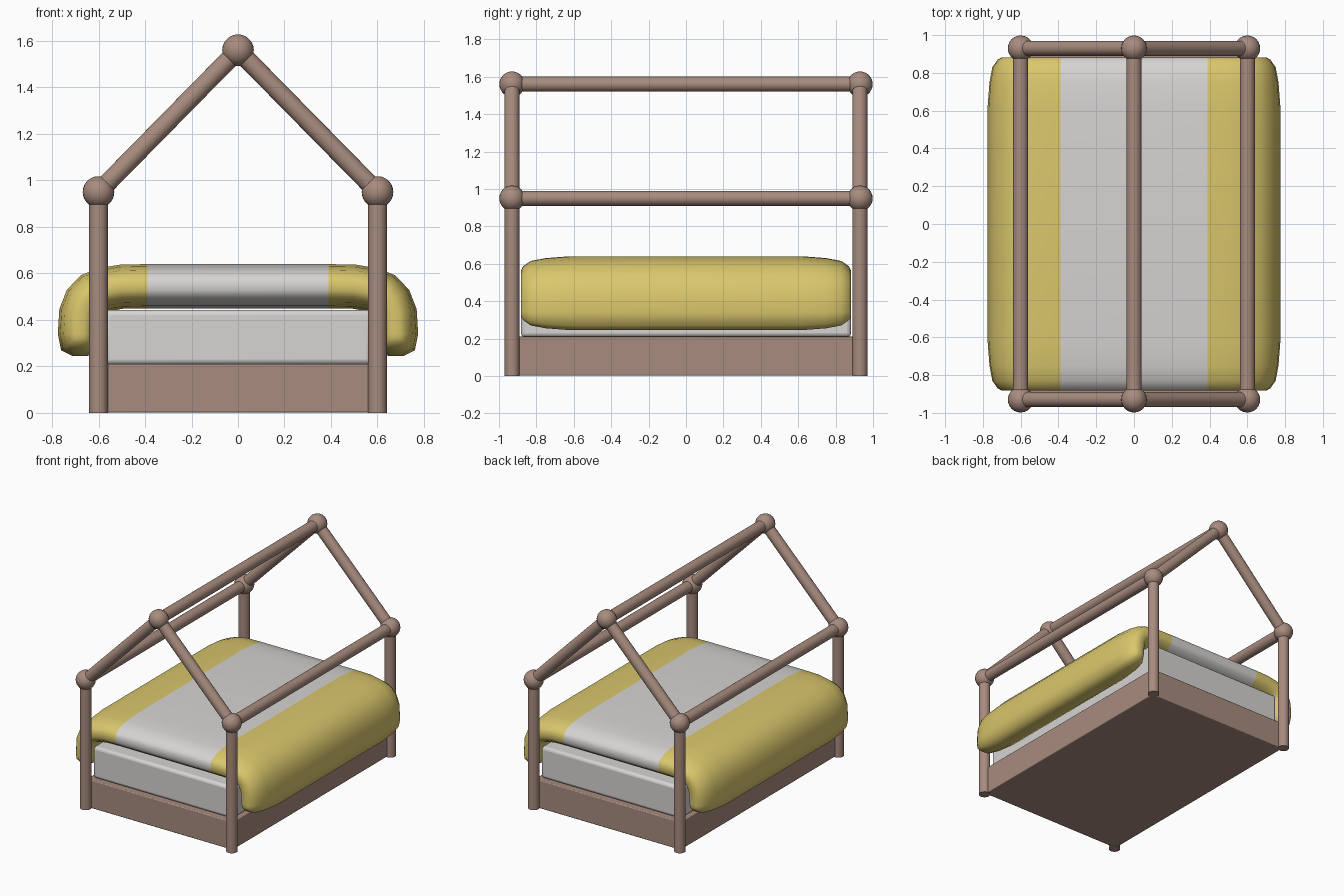
import bpy, bmesh, math
from mathutils import Vector

if "Cube" in bpy.data.objects:
    bpy.data.objects.remove(bpy.data.objects["Cube"])


def material(name, rgb):
    m = bpy.data.materials.new(name)
    m.diffuse_color = (*rgb, 1)
    m.use_nodes = True
    m.node_tree.nodes["Principled BSDF"].inputs["Base Color"].default_value = m.diffuse_color
    return m


wood = material("brown wood", (0.39, 0.26, 0.21))
white = material("off white fabric", (0.67, 0.66, 0.65))
yellow = material("yellow fabric", (0.70, 0.57, 0.15))


def finish(name, angle=40):
    ob = bpy.context.object
    ob.name = name
    ob.data.materials.append(wood)
    bpy.ops.object.shade_smooth_by_angle(angle=math.radians(angle))
    return ob


def bar(name, a, b, r=0.04):
    a, b = Vector(a), Vector(b)
    d = b - a
    bpy.ops.mesh.primitive_cylinder_add(vertices=24, radius=r, depth=d.length, location=(a + b) / 2,
                                        rotation=d.to_track_quat('Z', 'Y').to_euler())
    return finish(name)


def ball(name, loc):
    bpy.ops.mesh.primitive_uv_sphere_add(segments=24, ring_count=14, radius=0.068, location=loc)
    return finish(name)


def box(name, size, loc, mat, bevel):
    bpy.ops.mesh.primitive_cube_add(size=1, location=loc)
    ob = bpy.context.object
    ob.name = name
    ob.scale = size
    bpy.ops.object.transform_apply(location=False, rotation=False, scale=True)
    ob.data.materials.append(mat)
    mod = ob.modifiers.new("soft edges", 'BEVEL')
    mod.width, mod.segments = bevel, 3
    bpy.ops.object.shade_smooth_by_angle(angle=math.radians(40))


# House frame: posts, rafters, eave beams, ridge and ball joints
X, Y, EAVE, RIDGE = 0.6, 0.93, 0.95, 1.56
for end, y in (("front", -Y), ("back", Y)):
    for side, x in (("left", -X), ("right", X)):
        bar(f"{end}_{side}_post", (x, y, 0), (x, y, EAVE))
        bar(f"{end}_{side}_rafter", (x, y, EAVE), (0, y, RIDGE))
        ball(f"{end}_{side}_joint", (x, y, EAVE))
    ball(f"{end}_ridge_joint", (0, y, RIDGE))
for side, x in (("left", -X), ("right", X)):
    bar(f"{side}_eave_beam", (x, -Y, EAVE), (x, Y, EAVE))
bar("ridge_beam", (0, -Y, RIDGE), (0, Y, RIDGE))

# Bed base and mattress
box("bed_base", (1.2, 1.84, 0.208), (0, 0, 0.106), wood, 0.006)
box("mattress", (1.15, 1.765, 0.235), (0, 0, 0.3255), white, 0.022)

# Puffy blanket: a draped centre line thickened, thinner towards both ends
STRIPE = 0.39
half = [(0.0, 0.545), (STRIPE, 0.545), (0.5, 0.543), (0.575, 0.53), (0.625, 0.512),
        (0.655, 0.48), (0.675, 0.43), (0.68, 0.34)]
centre = [Vector((-x, z)) for x, z in reversed(half[1:])] + [Vector(p) for p in half]
last = len(centre) - 1


def section(t):
    upper, lower = [], []
    for i, p in enumerate(centre):
        d = (centre[min(i + 1, last)] - centre[max(i - 1, 0)]).normalized()
        if i in (0, last):
            d = Vector((0, 1 if i == 0 else -1))
        n = Vector((-d.y, d.x)) * t
        upper.append(p + n)
        lower.append(p - n)

    def tip(s):
        e = centre[last]
        pts = [(0.85, -0.75), (0.35, -1), (-0.35, -1), (-0.85, -0.75)]
        return [Vector((s * (e.x + a * t), e.y + b * t)) for a, b in pts]
    return upper + tip(1) + lower[::-1] + tip(-1)[::-1]


bm = bmesh.new()
stations = [(-0.882, 0.02), (-0.87, 0.042), (-0.83, 0.07), (-0.75, 0.085), (-0.62, 0.095)]
stations += [(-y, t) for y, t in reversed(stations)]
rings = [[bm.verts.new((p.x, y, p.y)) for p in section(t)] for y, t in stations]
n = len(rings[0])
for a, b in zip(rings, rings[1:]):
    for i in range(n):
        j = (i + 1) % n
        bm.faces.new((a[i], a[j], b[j], b[i]))
# end caps as strips between upper and lower edges, plus the drooping tips
for r in (rings[0], rings[-1]):
    up = r[:last + 1]
    low = r[last + 5:2 * last + 6][::-1]
    for i in range(last):
        bm.faces.new((up[i], up[i + 1], low[i + 1], low[i]))
    bm.faces.new(r[last:last + 6])
    bm.faces.new(r[2 * last + 5:] + [r[0]])
bmesh.ops.recalc_face_normals(bm, faces=bm.faces)
for f in bm.faces:
    f.smooth = True
    f.material_index = 1 if abs(f.calc_center_median().x) > STRIPE else 0
me = bpy.data.meshes.new("blanket")
bm.to_mesh(me)
bm.free()
me.materials.append(white)
me.materials.append(yellow)
bpy.context.collection.objects.link(bpy.data.objects.new("blanket", me))
